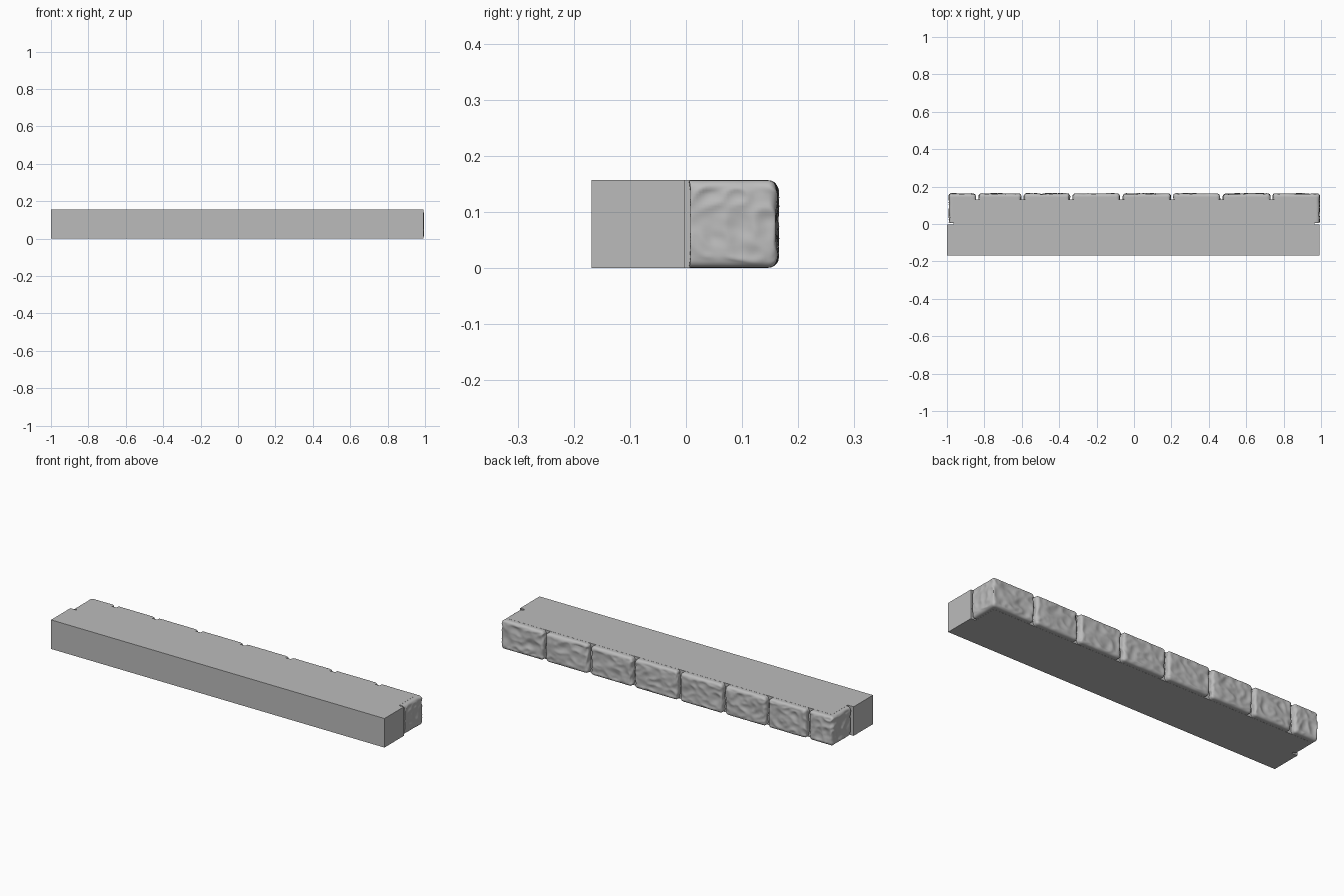
import bpy, bmesh
from mathutils import Vector, noise

cube = bpy.data.objects.get("Cube")
if cube:
    bpy.data.objects.remove(cube, do_unlink=True)

H = 0.157
stone_grey = bpy.data.materials.new("stone grey")
stone_grey.use_nodes = True
colour = (0.5, 0.5, 0.5, 1)
stone_grey.diffuse_color = colour
stone_grey.node_tree.nodes["Principled BSDF"].inputs["Base Color"].default_value = colour


def make_object(name, bm):
    bmesh.ops.recalc_face_normals(bm, faces=bm.faces)
    mesh = bpy.data.meshes.new(name)
    bm.to_mesh(mesh)
    bm.free()
    mesh.materials.append(stone_grey)
    ob = bpy.data.objects.new(name, mesh)
    bpy.context.collection.objects.link(ob)
    return ob


def box(bm, lo, hi):
    verts = bmesh.ops.create_cube(bm, size=1)["verts"]
    for v in verts:
        v.co = Vector([lo[i] + (v.co[i] + 0.5) * (hi[i] - lo[i]) for i in range(3)])


def rough_stone(name, x0, x1, seed):
    """Rounded block with a hewn, bumpy outer face and flat bed faces."""
    lo, hi = Vector((x0, 0.003, 0.0005)), Vector((x1, 0.169, H - 0.0005))
    radius = 0.022
    bm = bmesh.new()
    box(bm, lo, hi)
    bmesh.ops.subdivide_edges(bm, edges=bm.edges[:], cuts=29, use_grid_fill=True)
    shift = Vector((seed * 7.3, seed * 3.1, seed * 1.7))
    for v in bm.verts:
        p = v.co.copy()
        # Small radius at the front joint, larger at the outer corners
        inner = Vector([min(max(p[i], lo[i] + radius), hi[i] - radius) for i in range(3)])
        inner.y = min(max(p.y, lo.y + 0.004), hi.y - radius)
        d = p - inner
        if d.length > 0:
            n = d.normalized()
            reach = 0.004 if p.y < lo.y + 0.004 else radius
            p = inner + Vector((n.x * radius, n.y * reach, n.z * radius))
            # Broad dents, ridges and fine chipping, only cut inwards
            q = p + shift
            broad = 0.5 + 0.5 * noise.noise(q * 11)
            ridge = abs(noise.noise(Vector((q.x + q.z * 0.6, q.y, q.z - q.x * 0.4)) * 19))
            fine = 0.5 + 0.5 * noise.noise(q * 55)
            depth = 0.008 * broad + 0.011 * ridge + 0.002 * fine
            weight = max(0, 1 - abs(n.z) ** 2)
            p -= n * depth * weight
        v.co = p
    ob = make_object(name, bm)
    for poly in ob.data.polygons:
        poly.use_smooth = True
    return ob


# Plain front slab, with a narrower core running behind the stones
bm = bmesh.new()
box(bm, (-1, -0.168, 0), (0.993, -0.003, H))
make_object("front_slab", bm)
bm = bmesh.new()
box(bm, (-0.965, -0.004, 0), (0.965, 0.132, H))
make_object("slab_core", bm)

# Row of hewn stones along the back, wrapping both ends
joints = [-0.997, -0.838, -0.595, -0.335, -0.068, 0.205, 0.468, 0.735, 1.0]
for i, (a, b) in enumerate(zip(joints, joints[1:])):
    rough_stone(f"edge_stone_{i + 1}", a + 0.001, b - 0.001, i + 1)
